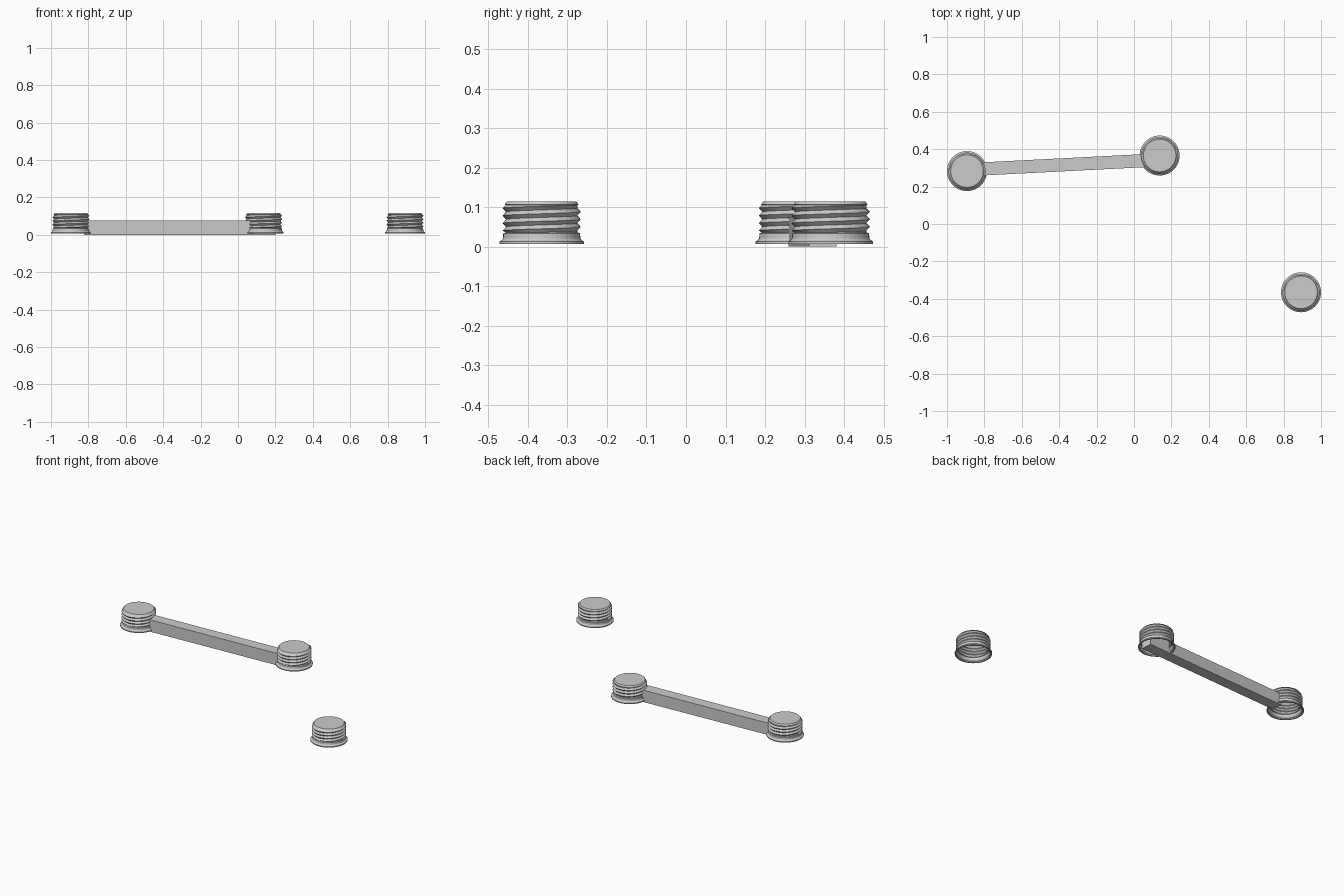
import bpy, bmesh, math
from mathutils import Vector

if "Cube" in bpy.data.objects:
    bpy.data.objects.remove(bpy.data.objects["Cube"])

N = 48
PITCH = 0.019
Z_LO, Z_HI = 0.036, 0.106


def shell_rows(off, top_z):
    """Rows of (radius, z) functions from rim to crown, with a helical thread between."""
    rows = []
    for r, z in [(0.107, 0.007), (0.107, 0.013), (0.101, 0.017), (0.098, 0.021),
                 (0.097, 0.034), (0.091, Z_LO)]:
        rows.append([(r - off, z)] * (N + 1))
    steps = int((Z_HI - Z_LO) / (PITCH / 2)) + 2
    for k in range(-2, steps):
        row = []
        for j in range(N + 1):
            z = Z_LO + PITCH * (k / 2 + j / N)
            r = 0.099 if k % 2 else 0.090
            if z <= Z_LO or z >= Z_HI:
                z, r = min(max(z, Z_LO), Z_HI), 0.091
            row.append((r - off, z))
        rows.append(row)
    for r, z in [(0.091, Z_HI), (0.0935, 0.107), (0.087, top_z)]:
        rows.append([(r - off, min(z, top_z))] * (N + 1))
    return rows


def add_shell(bm, off, top_z):
    grid = []
    for row in shell_rows(off, top_z):
        grid.append([bm.verts.new((r * math.cos(2 * math.pi * j / N),
                                   r * math.sin(2 * math.pi * j / N), z))
                     for j, (r, z) in enumerate(row)])
    for a, b in zip(grid, grid[1:]):
        for j in range(N):
            bm.faces.new((a[j], a[j + 1], b[j + 1], b[j]))
    bm.faces.new(grid[-1][:N])
    return grid[0]


# threaded hollow cap: outer shell, inner shell and rim
bm = bmesh.new()
outer = add_shell(bm, 0.0, 0.115)
inner = add_shell(bm, 0.008, 0.109)
for j in range(N):
    bm.faces.new((outer[j], outer[j + 1], inner[j + 1], inner[j]))
bmesh.ops.remove_doubles(bm, verts=bm.verts, dist=0.00005)
bmesh.ops.dissolve_degenerate(bm, edges=bm.edges, dist=0.00002)
bmesh.ops.recalc_face_normals(bm, faces=bm.faces)
cap_mesh = bpy.data.meshes.new("threaded_cap")
bm.to_mesh(cap_mesh)
bm.free()

# three caps
for name, x, y in [("left_cap", -0.893, 0.283), ("middle_cap", 0.137, 0.366),
                   ("loose_cap", 0.893, -0.365)]:
    cap = bpy.data.objects.new(name, cap_mesh)
    cap.location = (x, y, 0)
    bpy.context.collection.objects.link(cap)

# straight bar joining the two rear caps
a, b = Vector((-0.82, 0.294)), Vector((0.198, 0.346))
d = b - a
mid = (a + b) / 2
bpy.ops.mesh.primitive_cube_add(size=1, location=(mid.x, mid.y, 0.0375),
                                rotation=(0, 0, math.atan2(d.y, d.x)))
bar = bpy.context.object
bar.name = "connecting_bar"
bar.scale = (d.length, 0.07, 0.075)
